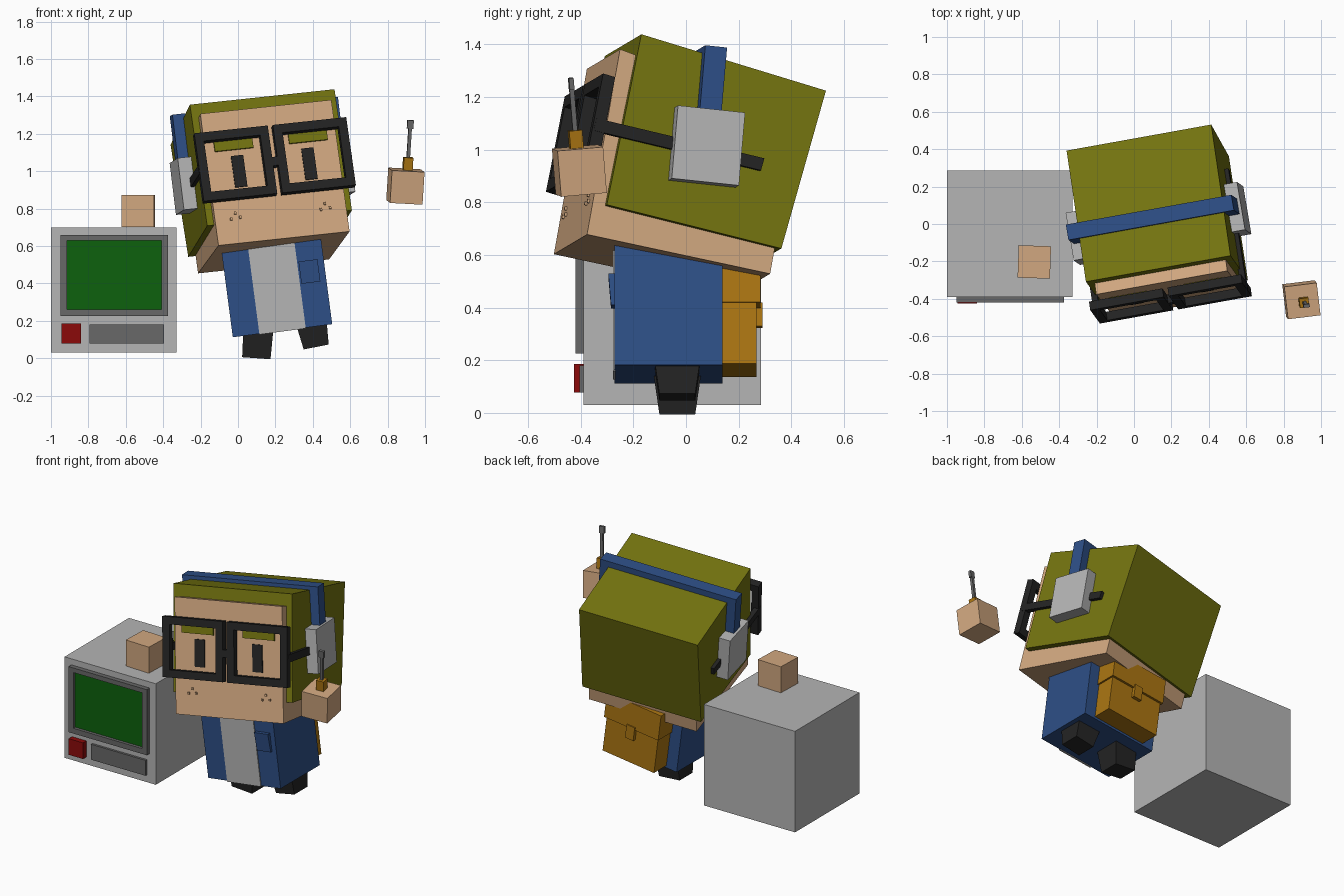
import bpy, bmesh, math
from mathutils import Matrix, Euler, Vector

if "Cube" in bpy.data.objects:
    bpy.data.objects.remove(bpy.data.objects["Cube"])


def material(name, r, g, b):
    m = bpy.data.materials.new(name)
    m.diffuse_color = (r, g, b, 1)
    m.use_nodes = True
    m.node_tree.nodes["Principled BSDF"].inputs["Base Color"].default_value = m.diffuse_color
    return m


SKIN = material("skin", .64, .39, .215)
HAIR = material("olive_hair", .175, .175, .005)
BLUE = material("blue_cloth", .027, .078, .24)
LIGHT = material("light_grey", .46, .46, .46)
GREY = material("mid_grey", .14, .14, .14)
DARK = material("near_black", .017, .017, .017)
ORANGE = material("orange_leather", .41, .18, .006)
GREEN = material("screen_green", .004, .12, .004)
RED = material("button_red", .26, .003, .003)


def frame(loc, rx=0, ry=0, rz=0):
    e = Euler([math.radians(a) for a in (rx, ry, rz)])
    return Matrix.Translation(loc) @ e.to_matrix().to_4x4()


def loft(name, mat, fr, ring_a, ring_b):
    """Solid between two matching rings of points."""
    bm = bmesh.new()
    a = [bm.verts.new(p) for p in ring_a]
    b = [bm.verts.new(p) for p in ring_b]
    bm.faces.new(a)
    bm.faces.new(b)
    n = len(a)
    for i in range(n):
        j = (i + 1) % n
        bm.faces.new((a[i], a[j], b[j], b[i]))
    bmesh.ops.recalc_face_normals(bm, faces=bm.faces)
    me = bpy.data.meshes.new(name)
    bm.to_mesh(me)
    bm.free()
    me.materials.append(mat)
    ob = bpy.data.objects.new(name, me)
    ob.matrix_world = fr
    bpy.context.collection.objects.link(ob)
    return ob


def prism(name, mat, fr, profile, x0, x1):
    """Side profile (y, z) extruded along x."""
    return loft(name, mat, fr, [(x0, y, z) for y, z in profile],
                [(x1, y, z) for y, z in profile])


def box(name, mat, fr, x, y, z):
    return prism(name, mat, fr, [(y[0], z[0]), (y[1], z[0]), (y[1], z[1]), (y[0], z[1])], *x)


def frustum(name, mat, fr, bottom, top, height):
    def ring(hx, hy, z):
        return [(-hx, -hy, z), (hx, -hy, z), (hx, hy, z), (-hx, hy, z)]
    return loft(name, mat, fr, ring(*bottom, 0), ring(*top, height))


WORLD = Matrix.Identity(4)

# Computer
box("computer_case", LIGHT, WORLD, (-1, -.33), (-.39, .285), (.03, .70))
box("screen", GREEN, WORLD, (-.93, -.40), (-.40, -.385), (.25, .64))
for side, xs in (("left", (-.95, -.915)), ("right", (-.41, -.375))):
    box(f"screen_frame_{side}", GREY, WORLD, xs, (-.42, -.385), (.225, .66))
for side, zs in (("bottom", (.225, .26)), ("top", (.63, .66))):
    box(f"screen_frame_{side}", GREY, WORLD, (-.915, -.41), (-.42, -.385), zs)
box("button", RED, WORLD, (-.945, -.84), (-.425, -.385), (.078, .185))
box("disk_slot", GREY, WORLD, (-.795, -.395), (-.405, -.385), (.078, .18))

# Hand resting on the computer
h = .0865
box("resting_hand", SKIN, frame((-.533, -.203, .787), 0, 0, -2), (-h, h), (-h, h), (-h, h))

# Raised hand with screwdriver
hand = frame((.895, -.405, .92), 5, 3, 7)
h = .0875
box("raised_hand", SKIN, hand, (-h, h), (-h, h), (-h, h))
box("tool_handle", ORANGE, hand, (-.02, .03), (-.03, .02), (h, .155))
box("tool_shaft", GREY, hand, (-.004, .014), (-.014, .004), (.155, .31))
box("tool_tip", GREY, hand, (-.012, .022), (-.014, .004), (.31, .355))

# Body
body = frame((.238, -.067, .147), 0, -7.5, 0)
box("jacket", BLUE, body, (-.268, .268), (-.205, .205), (0, .50))
box("shirt", LIGHT, body, (-.125, .125), (-.211, -.2), (-.004, .50))
prism("pocket", BLUE, body, [(-.2, .235), (-.218, .235), (-.228, .355), (-.2, .355)], .133, .235)

# Backpack
box("backpack", ORANGE, body, (-.19, .19), (.2, .335), (.015, .28))
box("backpack_flap", ORANGE, body, (-.2, .2), (.2, .35), (.25, .42))
box("backpack_strap", ORANGE, body, (-.03, .03), (.33, .358), (.18, .27))

# Feet
frustum("left_foot", DARK, frame((.098, -.033, 0), 0, 4, 0), (.076, .068), (.08, .09), .15)
frustum("right_foot", DARK, frame((.418, -.033, .06), 0, -11, 0), (.068, .068), (.084, .09), .15)

# Head and hair, tilted as one group
head = frame((.125, .027, .99), -16.9, -6, 10.2)
prism("head", SKIN, head, [(-.428, .242), (-.357, -.476), (.36, -.415), (.3, .2)], -.358, .358)
prism("hair", HAIR, head, [(-.37, .315), (.37, .315), (.37, -.315), (-.32, -.35)], -.395, .395)


def face_y(z):
    return -.404 - .099 * z


def face_plate(name, mat, x, z, hx, hz, depth):
    lo, hi = z - hz, z + hz
    prism(name, mat, head, [(face_y(lo) - depth, lo), (face_y(lo) + .01, lo),
                            (face_y(hi) + .01, hi), (face_y(hi) - depth, hi)], x - hx, x + hx)


def glasses_bar(name, x0, x1, z0, z1):
    def front(z):
        return -.463 - .08 * z
    prism(name, DARK, head, [(front(z0), z0), (front(z0) + .048, z0),
                             (front(z1) + .048, z1), (front(z1), z1)], x0, x1)


# Headphones, pitched less than the head
phones = frame((.131, .003, .967), -6, -6, 10.2)
box("headband_top", BLUE, phones, (-.452, .452), (-.042, .042), (.34, .382))

for side, s in (("left", -1), ("right", 1)):
    # Face details
    face_plate(f"{side}_eye", DARK, s * .192, -.09, .033, .085, .008)
    face_plate(f"{side}_eyebrow", HAIR, s * .203, .06, .105, .032, .012)
    for i, (dx, dz) in enumerate(((-.025, -.012), (0, .018), (.025, -.008))):
        face_plate(f"{side}_freckle_{i}", SKIN, s * .245 + dx, -.33 + dz, .006, .007, .009)
    # Glasses rim and temple
    inner, outer, t = .014, .415, .047
    lo, hi = -.247, .125
    for part, a, b, z0, z1 in (("inner", inner, inner + t, lo + t, hi - t),
                               ("outer", outer - t, outer, lo + t, hi - t),
                               ("lower", inner, outer, lo, lo + t),
                               ("upper", inner, outer, hi - t, hi)):
        glasses_bar(f"{side}_rim_{part}", *sorted((s * a, s * b)), z0, z1)
    prism(f"{side}_temple", DARK, head,
          [(-.45, -.095), (.21, -.054), (.21, -.006), (-.45, -.047)],
          *sorted((s * .385, s * .417)))
    # Headphone arm and cup
    box(f"{side}_headband_arm", BLUE, phones, sorted((s * .39, s * .452)),
        (-.042, .042), (.1, .345))
    box(f"{side}_ear_cup", LIGHT, phones, sorted((s * .39, s * .468)),
        (-.13, .13), (-.14, .14))
glasses_bar("glasses_bridge", -.02, .02, -.095, -.048)
